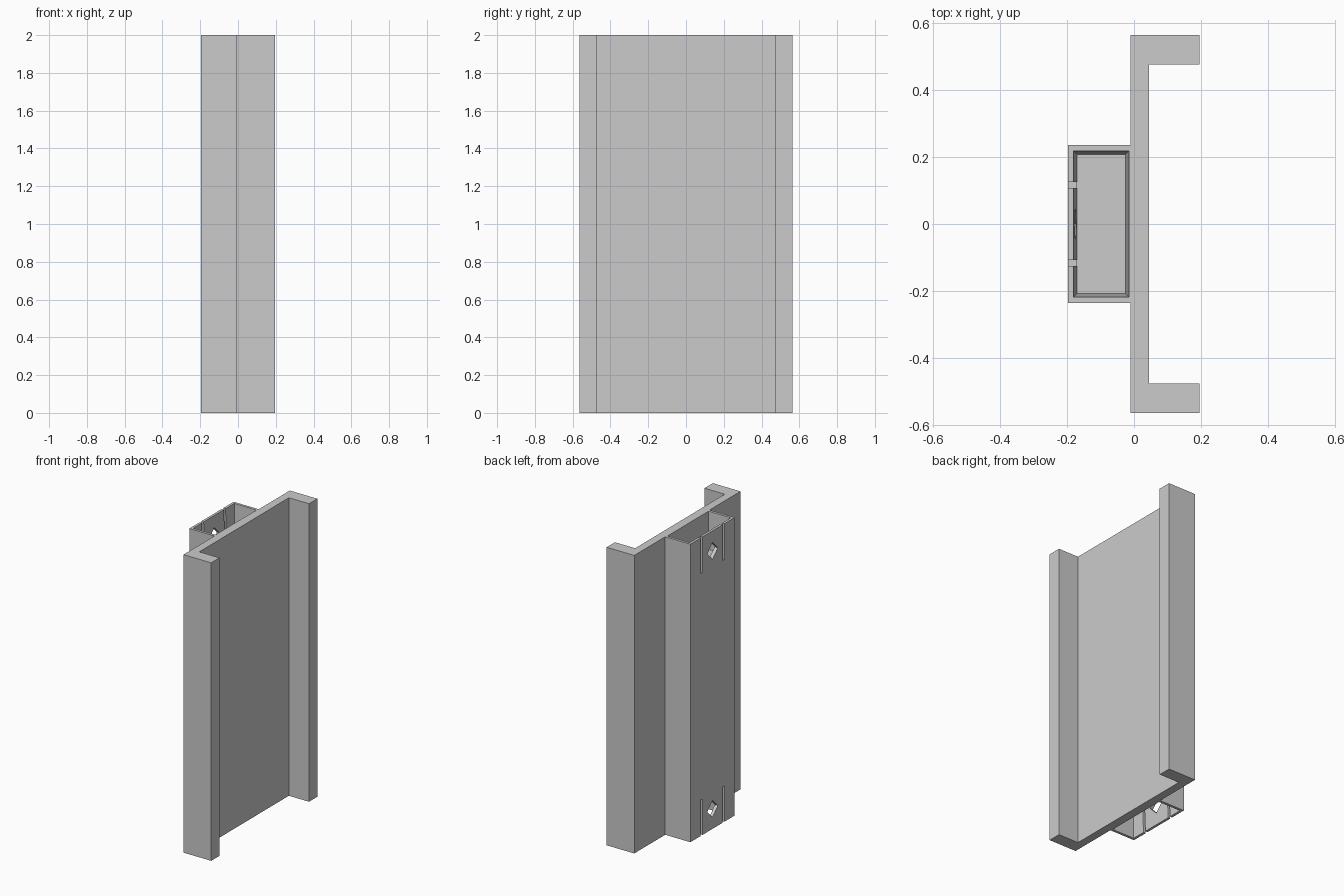
import bpy
import bmesh
from math import radians
from mathutils import Matrix, Vector

cube = bpy.data.objects.get("Cube")
if cube:
    bpy.data.objects.remove(cube, do_unlink=True)

HEIGHT = 2.0
DEPTH = 0.25        # pocket depth at each end
BACK = -0.197       # outer face of the sleeve

grey = bpy.data.materials.new("grey plastic")
grey.use_nodes = True
colour = (0.6, 0.6, 0.6, 1)
grey.diffuse_color = colour
grey.node_tree.nodes["Principled BSDF"].inputs["Base Color"].default_value = colour


def make_object(name, bm):
    bmesh.ops.recalc_face_normals(bm, faces=bm.faces)
    mesh = bpy.data.meshes.new(name)
    bm.to_mesh(mesh)
    bm.free()
    mesh.materials.append(grey)
    obj = bpy.data.objects.new(name, mesh)
    bpy.context.collection.objects.link(obj)
    return obj


def box(name, centre, size, turn=0):
    bm = bmesh.new()
    bmesh.ops.create_cube(bm, size=1)
    bm.transform(Matrix.Translation(centre) @ Matrix.Rotation(radians(turn), 4, "X")
                 @ Matrix.Diagonal((*size, 1)))
    return make_object(name, bm)


def pocket(name, end, direction):
    """Tapered socket running inward from one end."""
    bm = bmesh.new()
    bmesh.ops.create_cube(bm, size=1)
    for v in bm.verts:
        inner = v.co.z > 0
        w, l = (0.145, 0.415) if inner else (0.165, 0.435)
        depth = DEPTH if inner else 0
        v.co = Vector((-0.0975 + v.co.x * w, v.co.y * l, end + direction * depth))
    # Carry the mouth straight out past the end face
    mouth = [f for f in bm.faces if all(abs(v.co.z - end) < 1e-5 for v in f.verts)]
    out = bmesh.ops.extrude_face_region(bm, geom=mouth)["geom"]
    bmesh.ops.delete(bm, geom=mouth, context="FACES")
    for v in out:
        if isinstance(v, bmesh.types.BMVert):
            v.co.z -= direction * 0.05
    return make_object(name, bm)


def cut(target, cutter):
    mod = target.modifiers.new("cut", "BOOLEAN")
    mod.operation = "DIFFERENCE"
    mod.solver = "EXACT"
    mod.object = cutter
    bpy.context.view_layer.objects.active = target
    bpy.ops.object.modifier_apply(modifier=mod.name)
    bpy.data.objects.remove(cutter, do_unlink=True)


# Channel with a rectangular sleeve on its back, as one extruded profile
half = [(BACK, 0.235), (-0.01, 0.235), (-0.01, 0.563),
        (0.195, 0.563), (0.195, 0.475), (0.045, 0.475)]
profile = half + [(x, -y) for x, y in reversed(half)]
bm = bmesh.new()
face = bm.faces.new([bm.verts.new((x, y, 0)) for x, y in profile])
side = bmesh.ops.extrude_face_region(bm, geom=[face])["geom"]
bmesh.ops.translate(bm, vec=(0, 0, HEIGHT),
                    verts=[g for g in side if isinstance(g, bmesh.types.BMVert)])
body = make_object("channel_body", bm)

# Sockets, snap-tab slots and diamond latch holes at both ends
for end, direction in ((0, 1), (HEIGHT, -1)):
    cut(body, pocket("pocket_cutter", end, direction))
    for y in (-0.116, 0.116):
        cut(body, box("slot_cutter", (BACK, y, end + direction * 0.095),
                      (0.06, 0.018, 0.29)))
    cut(body, box("latch_cutter", (BACK, 0, end + direction * 0.135),
                  (0.12, 0.08, 0.08), 45))
